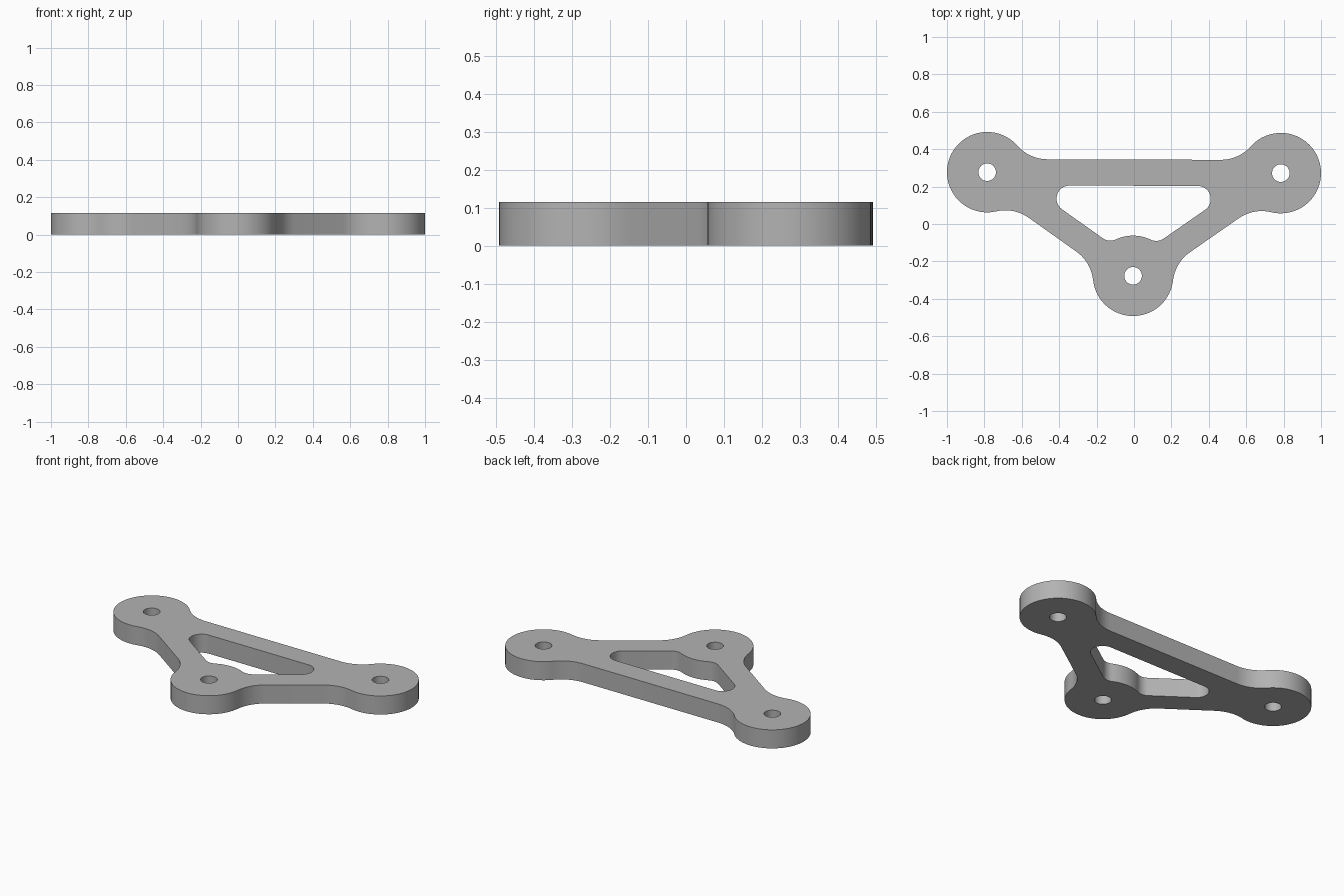
import bpy, bmesh, math
from mathutils import Vector

if "Cube" in bpy.data.objects:
    bpy.data.objects.remove(bpy.data.objects["Cube"])

HEIGHT = 0.115
LOBE_R, HOLE_R = 0.215, 0.047      # end pads and bolt holes
HALF_W = 0.07                      # half width of the connecting bars
FILLET, INNER_R = 0.215, 0.07      # outer and window fillet radii
front = Vector((-0.005, -0.277))
right = Vector((0.785, 0.272))
left = Vector((-0.785, 0.277))
pads = [front, right, left]        # counter-clockwise


def angle(v):
    return math.atan2(v.y, v.x)


def arc(c, r, start, end, ccw=True):
    """Points on an arc between two direction vectors."""
    a, sweep = angle(start), angle(end) - angle(start)
    sweep = sweep % math.tau if ccw else -((-sweep) % math.tau)
    n = max(4, math.ceil(abs(sweep) / math.radians(5)))
    return [c + r * Vector((math.cos(a + sweep * i / n), math.sin(a + sweep * i / n)))
            for i in range(n + 1)]


def bar(a, b):
    """Direction of a bar and its outward normal."""
    d = (b - a).normalized()
    return d, Vector((d.y, -d.x))


def reach(f):
    """Distance along a bar from a pad centre to a fillet centre."""
    return math.sqrt((LOBE_R + f) ** 2 - (HALF_W + f) ** 2)


def fillets(a, b):
    d, out = bar(a, b)
    side = out * (HALF_W + FILLET)
    return a + d * reach(FILLET) + side, b - d * reach(FILLET) + side, out


# Outer outline: pad arcs joined to straight bars by fillets
outline = []
for i, c in enumerate(pads):
    prev, nxt = pads[i - 1], pads[(i + 1) % 3]
    f_in = fillets(prev, c)[1]
    f1, f2, out = fillets(c, nxt)
    outline += arc(c, LOBE_R, f_in - c, f1 - c)
    outline += arc(f1, FILLET, c - f1, -out, False)
    outline += arc(f2, FILLET, -out, nxt - f2, False)

# Central window: two rounded corners and a bulge around the front pad
d1, n1 = bar(front, right)
d2, n2 = bar(right, left)
d3, n3 = bar(left, front)
off = HALF_W + INNER_R


def corner(p, u, v):
    bisector = (u + v).normalized()
    return p + bisector * off / math.sin(u.angle(v) / 2)


fr = front + d1 * reach(INNER_R) - n1 * off
fl = front - d3 * reach(INNER_R) - n3 * off
window = (arc(fr, INNER_R, front - fr, n1)
          + arc(corner(right, -d1, d2), INNER_R, n1, n2)
          + arc(corner(left, -d2, d3), INNER_R, n2, n3)
          + arc(fl, INNER_R, n3, front - fl)
          + arc(front, LOBE_R, fl - front, fr - front, False))

# Bolt holes
loops = [outline, window]
for c in pads:
    loops.append([c + HOLE_R * Vector((math.cos(t * math.tau / 40), math.sin(t * math.tau / 40)))
                  for t in range(40)])

# Fill the flat profile and extrude it into a plate
bm = bmesh.new()
for pts in loops:
    clean = [p for i, p in enumerate(pts) if (p - pts[i - 1]).length > 1e-4]
    vs = [bm.verts.new((p.x, p.y, 0)) for p in clean]
    for i, v in enumerate(vs):
        bm.edges.new((vs[i - 1], v))
bmesh.ops.triangle_fill(bm, use_beauty=True, use_dissolve=False,
                        edges=bm.edges[:], normal=(0, 0, 1))
res = bmesh.ops.extrude_face_region(bm, geom=bm.faces[:], use_keep_orig=True)
bmesh.ops.translate(bm, vec=(0, 0, HEIGHT),
                    verts=[g for g in res["geom"] if isinstance(g, bmesh.types.BMVert)])
bmesh.ops.recalc_face_normals(bm, faces=bm.faces[:])
mesh = bpy.data.meshes.new("bracket_plate")
bm.to_mesh(mesh)
bm.free()

plate = bpy.data.objects.new("bracket_plate", mesh)
bpy.context.collection.objects.link(plate)
grey = bpy.data.materials.new("grey_metal")
grey.diffuse_color = (0.45, 0.45, 0.45, 1)
grey.use_nodes = True
grey.node_tree.nodes["Principled BSDF"].inputs["Base Color"].default_value = grey.diffuse_color
mesh.materials.append(grey)
bpy.context.view_layer.objects.active = plate
plate.select_set(True)
bpy.ops.object.shade_smooth_by_angle(angle=math.radians(30))
